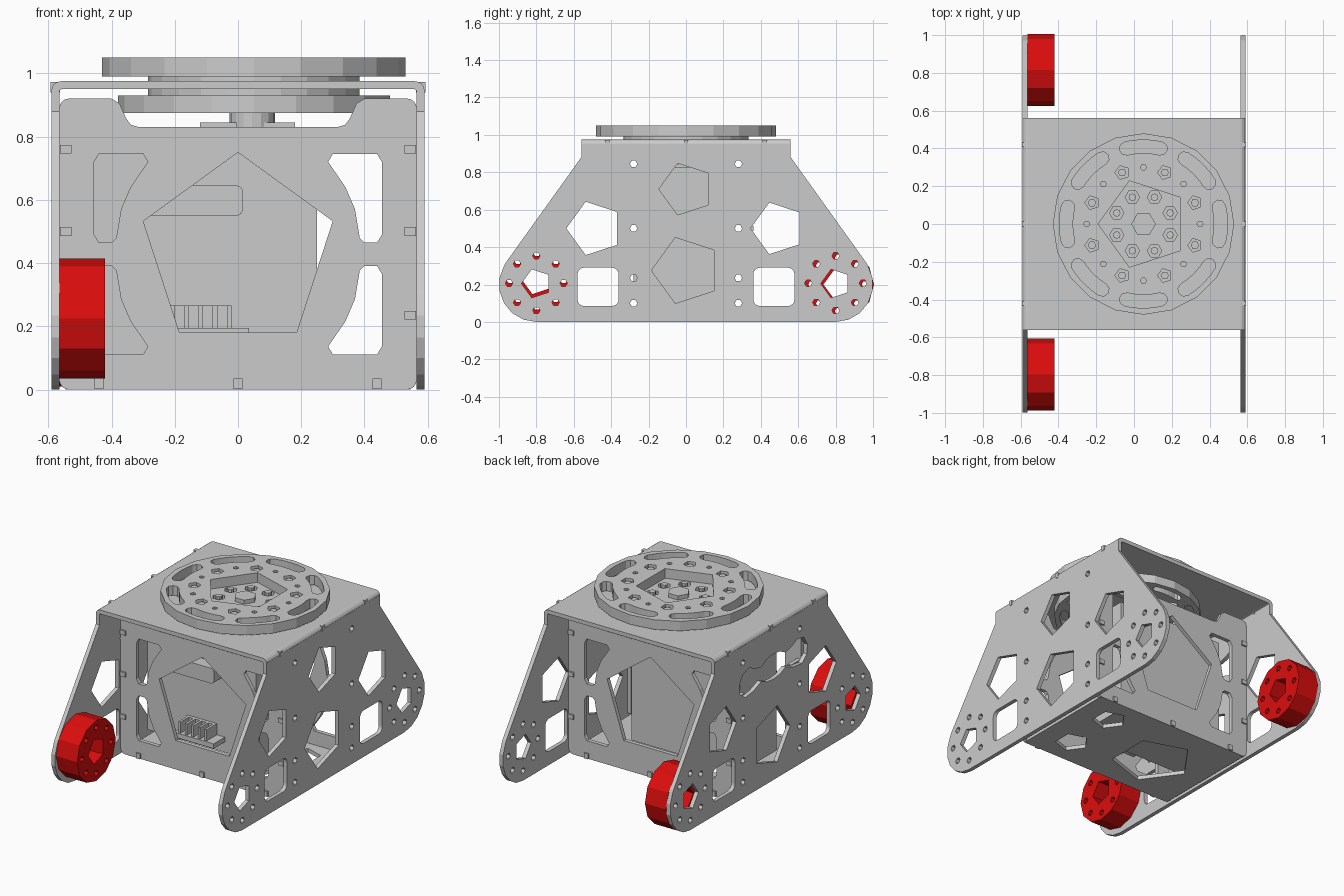
import bpy, bmesh
from math import sin, cos, pi, radians
from mathutils import Matrix, Vector

if "Cube" in bpy.data.objects:
    bpy.data.objects.remove(bpy.data.objects["Cube"])

AXES = {'xy': ((1, 0, 0), (0, 1, 0)), 'xz': ((1, 0, 0), (0, 0, 1)), 'yz': ((0, 1, 0), (0, 0, 1))}


def plate(name, loops, plane, lo, hi, mat=None):
    """Extrude nested 2D loops (outline first, then holes) between lo and hi on the remaining axis."""
    cu = bpy.data.curves.new(name, 'CURVE')
    cu.dimensions, cu.fill_mode, cu.extrude = '2D', 'BOTH', (hi - lo) / 2
    for loop in loops:
        sp = cu.splines.new('POLY')
        sp.points.add(len(loop) - 1)
        for p, (u, v) in zip(sp.points, loop):
            p.co = (u, v, 0, 1)
        sp.use_cyclic_u = True
    tmp = bpy.data.objects.new(name + "_curve", cu)
    bpy.context.collection.objects.link(tmp)
    dg = bpy.context.evaluated_depsgraph_get()
    me = bpy.data.meshes.new_from_object(tmp.evaluated_get(dg))
    bpy.data.objects.remove(tmp)
    u, v = (Vector(a) for a in AXES[plane])
    n = u.cross(v)
    axis = Vector((abs(n.x), abs(n.y), abs(n.z)))
    m = Matrix((u, v, n)).transposed().to_4x4()
    m.translation = axis * (lo + hi) / 2
    me.transform(m)
    bm = bmesh.new()
    bm.from_mesh(me)
    bmesh.ops.remove_doubles(bm, verts=bm.verts, dist=1e-5)
    bmesh.ops.recalc_face_normals(bm, faces=bm.faces)
    for f in bm.faces:
        f.smooth = False
    bm.to_mesh(me)
    bm.free()
    me.materials.clear()
    if mat:
        me.materials.append(mat)
    ob = bpy.data.objects.new(name, me)
    bpy.context.collection.objects.link(ob)
    return ob


def ngon(u, v, r, n, start=180.0):
    a = radians(start)
    return [(u + r * cos(a + 2 * pi * i / n), v + r * sin(a + 2 * pi * i / n)) for i in range(n)]


def ring(u, v, r, count, start, size, sides):
    return [ngon(*c, size, sides) for c in ngon(u, v, r, count, start)]


def arc(u, v, r, a0, a1, n=4):
    return [(u + r * cos(radians(a0 + (a1 - a0) * i / n)), v + r * sin(radians(a0 + (a1 - a0) * i / n)))
            for i in range(n + 1)]


def rrect(u0, u1, v0, v1, r):
    return (arc(u1 - r, v1 - r, r, 0, 90) + arc(u0 + r, v1 - r, r, 90, 180)
            + arc(u0 + r, v0 + r, r, 180, 270) + arc(u1 - r, v0 + r, r, 270, 360))


def flip(loop, axis=0, c=0.0):
    return [(2 * c - u, v) if axis == 0 else (u, 2 * c - v) for u, v in loop]


def rect(u0, u1, v0, v1):
    return [(u0, v0), (u1, v0), (u1, v1), (u0, v1)]


def box(name, x0, x1, y0, y1, z0, z1):
    return plate(name, [rect(x0, x1, y0, y1)], 'xy', z0, z1)


# Side plates: trapezoid with rounded feet
half = [(0.56, 0.95), (0.56, 0.88), (0.965, 0.315)] + arc(0.8, 0.2, 0.2, 30, -90, 6)
outline = half + flip(half)[::-1]
common = [ngon(0, 0.275, 0.185, 5), ngon(-0.49, 0.5, 0.15, 5), ngon(0.49, 0.5, 0.145, 5)]
for s in (-1, 1):
    common += [rrect(s * 0.47 - 0.11, s * 0.47 + 0.11, 0.085, 0.29, 0.035), ngon(s * 0.8, 0.205, 0.08, 5)]
    common += ring(s * 0.8, 0.207, 0.146, 8, 0, 0.02, 6)
    common += [ngon(s * 0.28, z, 0.02, 6) for z in (0.845, 0.5, 0.235, 0.1)]
plate("right_side_plate", [outline] + common + [ngon(0, 0.71, 0.145, 5)], 'yz', 0.565, 0.59)
wave_half = [(0.0, 0.785), (0.06, 0.78), (0.12, 0.75), (0.17, 0.76), (0.24, 0.79), (0.3, 0.775), (0.335, 0.72),
             (0.33, 0.66), (0.28, 0.62), (0.2, 0.63), (0.12, 0.66), (0.06, 0.635), (0.0, 0.63)]
wave = wave_half + flip(wave_half)[1:-1][::-1]
wave = [(y - 0.02, z) for y, z in wave]
left_holes = [h for h in common if not any(abs(u) < 0.3 and 0.6 < v < 0.8 for u, v in h)]
plate("left_side_plate", [outline] + left_holes + [wave], 'yz', -0.59, -0.565)

# Bent top plate joining the sides, open under the turntable
bend = arc(0.56, 0.945, 0.03, 0, 90)
inner = arc(0.557, 0.942, 0.008, 90, 0, 2)
plate("top_plate_right", [bend + [(0.42, 0.975), (0.42, 0.95)] + inner], 'xz', -0.56, 0.56)
plate("top_plate_left", [flip(bend + [(0.42, 0.975), (0.42, 0.95)] + inner)], 'xz', -0.56, 0.56)
plate("top_plate", [rect(-0.42, 0.42, -0.56, 0.56), ngon(0.05, 0, 0.335, 24)], 'xy', 0.95, 0.975)
for s in (-1, 1):
    for y in (-0.42, 0, 0.42):
        box("bend_rib", s * 0.578 - 0.015, s * 0.578 + 0.015, y - 0.012, y + 0.012, 0.94, 0.972)

# Turntable discs on a central hub
def arc_slots(r0, r1, half_angle):
    r, m = (r1 - r0) / 2, (r0 + r1) / 2
    out = []
    for k in range(8):
        a = 45 * k
        e0, e1 = a - half_angle, a + half_angle
        c0, c1 = arc(0.05, 0, m, e0, e1, 1)
        out.append(arc(0.05, 0, r1, e0, e1, 5) + arc(*c1, r, e1, e1 + 180)[1:-1]
                   + arc(0.05, 0, r0, e1, e0, 5) + arc(*c0, r, e0 + 180, e0 + 360)[1:-1])
    return out


nuts = ring(0.05, 0, 0.295, 8, 22.5, 0.038, 5)
pins = ring(0.05, 0, 0.3, 8, 0, 0.016, 6)
plate("turntable_top", [ngon(0.05, 0, 0.48, 20)] + arc_slots(0.375, 0.445, 13) + nuts + pins
      + [ngon(0.05, 0, 0.24, 5)], 'xy', 0.99, 1.05)
bolts = ring(0.05, 0, 0.153, 8, 22.5, 0.038, 6)
plate("turntable_core", [ngon(0.05, 0, 0.335, 24)] + bolts, 'xy', 0.93, 0.99)
for c in ngon(0.05, 0, 0.153, 8, 22.5):
    plate("turntable_bolt", [ngon(*c, 0.02, 8)], 'xy', 0.93, 1.0)
for c in ngon(0.05, 0, 0.295, 8, 22.5):
    plate("turntable_nut", [ngon(*c, 0.022, 6)], 'xy', 0.985, 1.04)
plate("turntable_centre_nut", [ngon(0.05, 0, 0.065, 6)], 'xy', 0.985, 1.015)
plate("turntable_bottom", [ngon(0.05, 0, 0.43, 20)] + arc_slots(0.35, 0.395, 13) + nuts, 'xy', 0.875, 0.93)
plate("hub", [ngon(0.045, 0, 0.072, 16)], 'xy', 0.82, 0.876)
for x in (-0.075, 0.11):
    box("hub_foot", x - 0.045, x + 0.07, -0.06, 0.06, 0.82, 0.845)

# Inner frame: front and back panels, side flanges and floor
top = arc(0.535, 0.89, 0.03, 0, 90) + [(0.4, 0.92), (0.375, 0.905), (0.355, 0.86), (0.34, 0.838), (0.315, 0.83)]
right = arc(0.535, 0.03, 0.03, -90, 0) + top
panel = right + flip(right)[::-1]
win = [(0.44, 0.745), (0.3, 0.745), (0.285, 0.72), (0.34, 0.64), (0.37, 0.57), (0.385, 0.48),
       (0.4, 0.465), (0.44, 0.465), (0.455, 0.49), (0.455, 0.72)]
windows = [win, flip(win), flip(win, 1, 0.428), flip(flip(win, 1, 0.428))]
for nm, s in (("front", -1), ("back", 1)):
    lo, hi = sorted((s * 0.325, s * 0.35))
    plate(nm + "_panel", [panel, ngon(0, 0.435, 0.315, 5, 90)] + windows, 'xz', lo, hi) \
        .data.transform(Matrix.Identity(4))
    flo, fhi = sorted((s * 0.23, s * 0.34))
    holes = [ngon(s * 0.28, z, 0.02, 6) for z in (0.845, 0.5, 0.235, 0.1)]
    plate(nm + "_right_flange", [rect(flo, fhi, 0.03, 0.89)] + holes, 'yz', 0.54, 0.565)
    low = [h for h in holes if max(v for u, v in h) < 0.6]
    plate(nm + "_left_flange_low", [rect(flo, fhi, 0.03, 0.63)] + low, 'yz', -0.565, -0.54)
    plate(nm + "_left_flange_top", [rect(flo, fhi, 0.78, 0.89), holes[0]], 'yz', -0.565, -0.54)
    for x in (-0.44, 0, 0.44):
        plate("floor_rib", [rect(x - 0.014, x + 0.014, 0.002, 0.035)], 'xz', s * 0.345 - 0.015, s * 0.345 + 0.015)
    for z in (0.235, 0.5, 0.76):
        for x in (-0.545, 0.545):
            plate("flange_rib", [rect(x - 0.018, x + 0.018, z - 0.014, z + 0.014)], 'xz',
                  s * 0.345 - 0.015, s * 0.345 + 0.015)
plate("floor", [rect(-0.545, 0.545, -0.34, 0.34), ngon(-0.17, -0.03, 0.24, 5), ngon(0.33, -0.17, 0.1, 5),
                ngon(0.33, 0.17, 0.1, 5)], 'xy', 0, 0.025)

# Drive unit inside the frame, with connector tray and pins
box("drive_body", -0.5, 0.25, -0.18, 0.18, 0.1, 0.825)
plate("drive_ledge", [rrect(-0.3, 0.015, 0.55, 0.645, 0.02)], 'xz', -0.26, -0.18)
box("connector_tray", -0.24, 0.035, -0.29, -0.18, 0.165, 0.195)
for i in range(5):
    box("connector_pin", -0.215 + 0.045 * i, -0.2 + 0.045 * i, -0.28, -0.18, 0.195, 0.265)
box("connector_back", -0.22, -0.02, -0.2, -0.18, 0.195, 0.265)

# Red rollers on the left plate
red = bpy.data.materials.new("red")
red.diffuse_color = (0.72, 0.004, 0.004, 1)
red.use_nodes = True
red.node_tree.nodes["Principled BSDF"].inputs["Base Color"].default_value = red.diffuse_color
for nm, y, z in (("front_roller", -0.797, 0.225), ("back_roller", 0.815, 0.2)):
    plate(nm, [ngon(y, z, 0.19, 12), ngon(y, z, 0.08, 5)] + ring(y, z, 0.143, 8, 0, 0.019, 6),
          'yz', -0.565, -0.42, red)
